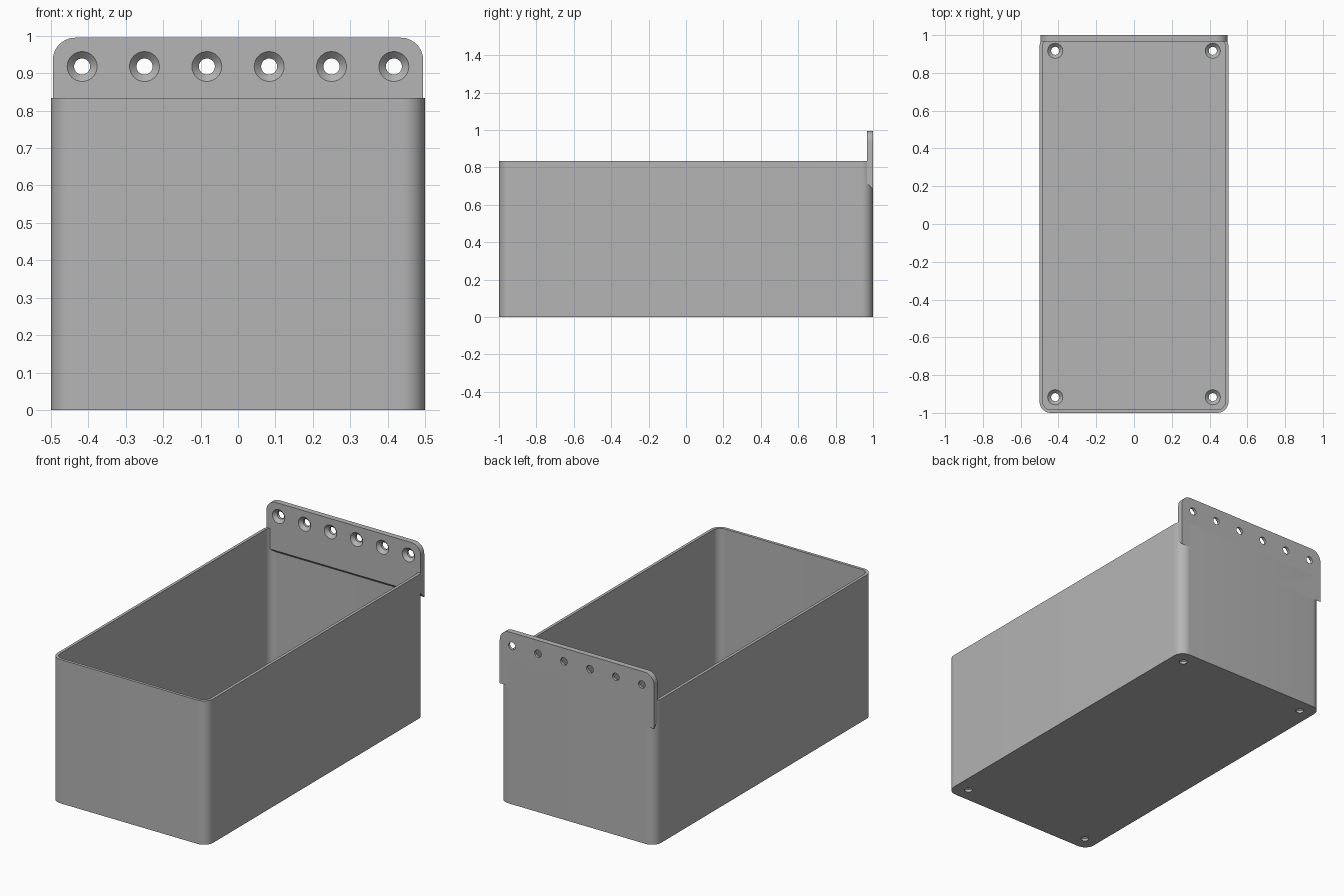
import bpy
import bmesh
from math import sin, cos, pi, tau
from mathutils import Matrix, Vector

cube = bpy.data.objects.get("Cube")
if cube:
    bpy.data.objects.remove(cube, do_unlink=True)

GREY = (0.46, 0.46, 0.46, 1)
grey = bpy.data.materials.new("matte grey")
grey.use_nodes = True
grey.diffuse_color = GREY
grey.node_tree.nodes["Principled BSDF"].inputs["Base Color"].default_value = GREY

RIM = 0.834        # bin height
WALL = 0.017
THICK = 0.033      # floor and plate thickness
HOLE, SINK = 0.0215, 0.04


def make_object(name, bm):
    bmesh.ops.recalc_face_normals(bm, faces=bm.faces)
    mesh = bpy.data.meshes.new(name)
    bm.to_mesh(mesh)
    bm.free()
    mesh.materials.append(grey)
    obj = bpy.data.objects.new(name, mesh)
    bpy.context.collection.objects.link(obj)
    return obj


def outline(u0, u1, v0, v1, r_low, r_high, steps=10):
    """Rectangle with rounded corners, counter-clockwise."""
    points = []
    corners = [(u1, v1, r_high, -1, -1), (u0, v1, r_high, 1, -1),
               (u0, v0, r_low, 1, 1), (u1, v0, r_low, -1, 1)]
    for quarter, (u, v, r, su, sv) in enumerate(corners):
        for i in range(steps + 1 if r else 1):
            a = (quarter + i / steps) * pi / 2
            points.append((u + su * r + r * cos(a), v + sv * r + r * sin(a)))
    return points


def prism(points, place, depth):
    bm = bmesh.new()
    face = bm.faces.new([bm.verts.new(place(u, v)) for u, v in points])
    side = bmesh.ops.extrude_face_region(bm, geom=[face])["geom"]
    moved = [g for g in side if isinstance(g, bmesh.types.BMVert)]
    bmesh.ops.translate(bm, verts=moved, vec=Vector(depth))
    return bm


def hole_cutter(name, transforms, sides=32):
    """Countersunk screw holes, opening along local +z at the origin."""
    bm = bmesh.new()
    profile = [(HOLE, -0.06), (HOLE, HOLE - SINK), (SINK, 0), (SINK, 0.02)]
    for t in transforms:
        rings = [[bm.verts.new(t @ Vector((r * cos(tau * i / sides), r * sin(tau * i / sides), z)))
                  for i in range(sides)] for r, z in profile]
        bm.faces.new(rings[0])
        bm.faces.new(rings[-1])
        for low, high in zip(rings, rings[1:]):
            for i in range(sides):
                j = (i + 1) % sides
                bm.faces.new((low[i], low[j], high[j], high[i]))
    return make_object(name, bm)


def cut(obj, cutter):
    cutter.hide_render = True
    mod = obj.modifiers.new("cut", 'BOOLEAN')
    mod.operation, mod.solver, mod.object = 'DIFFERENCE', 'EXACT', cutter
    graph = bpy.context.evaluated_depsgraph_get()
    mesh = bpy.data.meshes.new_from_object(obj.evaluated_get(graph))
    obj.modifiers.clear()
    obj.data = mesh
    bpy.data.objects.remove(cutter, do_unlink=True)


# Open bin with rounded upright corners
bin_body = make_object("bin_body", prism(
    outline(-0.5, 0.5, -1, 1, 0.06, 0.06), lambda u, v: (u, v, 0), (0, 0, RIM)))
x, y, r = 0.5 - WALL, 1 - WALL, 0.06 - WALL
cut(bin_body, make_object("cavity_cutter", prism(
    outline(-x, x, -y, y, r, r), lambda u, v: (u, v, THICK), (0, 0, 1))))

# Screw holes in the floor corners
cut(bin_body, hole_cutter("floor_hole_cutter", [
    Matrix.Translation((sx * 0.417, sy * 0.917, THICK)) for sx in (-1, 1) for sy in (-1, 1)]))

# Mounting plate along the back, with a sloping underside
PLATE_LOW, PLATE_TOP = 0.682, 0.995
bm = prism(outline(-0.495, 0.495, PLATE_LOW, PLATE_TOP, 0, 0.06),
           lambda u, v: (u, 1, v), (0, -THICK, 0))
for v in bm.verts:
    if v.co.y < 0.99 and v.co.z < PLATE_LOW + 0.001:
        v.co.z += THICK
mounting_plate = make_object("mounting_plate", bm)

# Row of countersunk holes opening toward the front
turn = Matrix.Rotation(pi / 2, 4, 'X')
cut(mounting_plate, hole_cutter("plate_hole_cutter", [
    Matrix.Translation(((i - 2.5) / 6, 1 - THICK, 0.918)) @ turn for i in range(6)]))

# Smooth the rounded surfaces, keep the edges crisp
for obj in (bin_body, mounting_plate):
    bpy.ops.object.select_all(action='DESELECT')
    obj.select_set(True)
    bpy.context.view_layer.objects.active = obj
    bpy.ops.object.shade_smooth_by_angle(angle=pi / 6)
